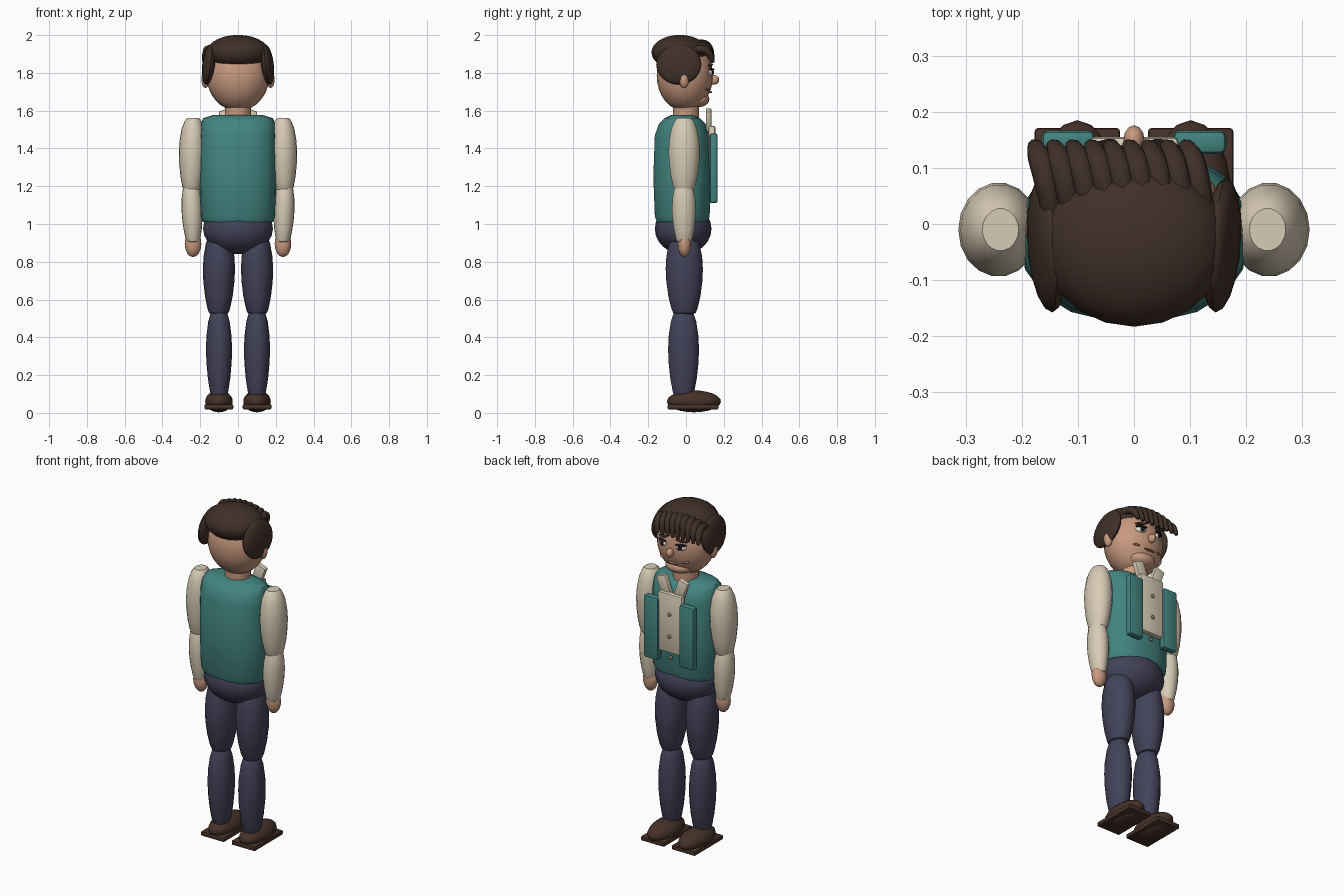
import bpy, bmesh, math
from mathutils import Vector

cube = bpy.data.objects.get("Cube")
if cube:
    bpy.data.objects.remove(cube, do_unlink=True)


def material(name, r, g, b):
    m = bpy.data.materials.new(name)
    m.use_nodes = True
    m.diffuse_color = (r, g, b, 1)
    bsdf = next(n for n in m.node_tree.nodes if n.type == 'BSDF_PRINCIPLED')
    bsdf.inputs["Base Color"].default_value = (r, g, b, 1)
    return m


SKIN = material("skin", .58, .32, .21)
BLUSH = material("cheek_brown", .34, .16, .1)
HAIR = material("dark_brown_hair", .05, .029, .021)
TEAL = material("teal_vest", .055, .23, .215)
CREAM = material("cream_shirt", .68, .6, .46)
NAVY = material("navy_trousers", .055, .055, .1)
SHOE = material("brown_leather", .06, .031, .021)
BUTTON = material("bronze_button", .3, .18, .1)
WHITE = material("eye_white", .8, .78, .72)
DARK = material("near_black", .012, .01, .012)


def finish(name, bm, mat, angle=40):
    bmesh.ops.recalc_face_normals(bm, faces=bm.faces)
    mesh = bpy.data.meshes.new(name)
    bm.to_mesh(mesh)
    bm.free()
    mesh.materials.append(mat)
    ob = bpy.data.objects.new(name, mesh)
    bpy.context.collection.objects.link(ob)
    bpy.ops.object.select_all(action='DESELECT')
    ob.select_set(True)
    bpy.context.view_layer.objects.active = ob
    bpy.ops.object.shade_smooth_by_angle(angle=math.radians(angle))
    return ob


def ball(name, loc, radii, mat, rot=(0, 0, 0), seg=18, rings=12):
    bm = bmesh.new()
    bmesh.ops.create_uvsphere(bm, u_segments=seg, v_segments=rings, radius=1)
    for v in bm.verts:
        v.co = Vector(a * b for a, b in zip(v.co, radii))
    ob = finish(name, bm, mat)
    ob.location, ob.rotation_euler = loc, rot
    return ob


def box(name, loc, size, mat, bevel=.01, rot=(0, 0, 0)):
    bm = bmesh.new()
    bmesh.ops.create_cube(bm, size=1)
    for v in bm.verts:
        v.co = Vector(a * b for a, b in zip(v.co, size))
    bmesh.ops.bevel(bm, geom=bm.edges[:], offset=bevel, segments=2,
                    profile=.5, affect='EDGES')
    ob = finish(name, bm, mat)
    ob.location, ob.rotation_euler = loc, rot
    return ob


def loft(name, sections, mat, power=2, seg=18):
    """Skin through superelliptic sections: (x, y, z, rx, ry)."""
    bm = bmesh.new()
    loops = []
    for x, y, z, rx, ry in sections:
        ring = []
        for i in range(seg):
            a = math.tau * i / seg
            c, s = math.cos(a), math.sin(a)
            ring.append(bm.verts.new((
                x + rx * math.copysign(abs(c) ** (2 / power), c),
                y + ry * math.copysign(abs(s) ** (2 / power), s), z)))
        loops.append(ring)
    for low, high in zip(loops, loops[1:]):
        for i in range(seg):
            j = (i + 1) % seg
            bm.faces.new((low[i], low[j], high[j], high[i]))
    bm.faces.new(loops[0])
    bm.faces.new(loops[-1])
    return finish(name, bm, mat)


def limb(name, top, bottom, rx, ry, mat):
    """Swollen limb segment between two points with rounded ends."""
    top, bottom = Vector(top), Vector(bottom)
    sections = []
    for t, k in ((0, .45), (.04, .62), (.14, .82), (.3, .96), (.45, 1),
                 (.6, .97), (.78, .86), (.93, .7), (.98, .6), (1, .4)):
        p = top.lerp(bottom, t)
        sections.append((p.x, p.y, p.z, rx * k, ry * k))
    return loft(name, sections, mat)


def lock(name, points, radius):
    """Tapered strand of hair swept along a path."""
    curve = bpy.data.curves.new(name, 'CURVE')
    curve.dimensions = '3D'
    curve.bevel_depth = radius
    curve.bevel_resolution = 2
    curve.use_fill_caps = True
    curve.resolution_u = 6
    spline = curve.splines.new('NURBS')
    spline.points.add(len(points) - 1)
    for p, co, r in zip(spline.points, points, (.9, 1.1, 1, .45)):
        p.co = (*co, 1)
        p.radius = r
    spline.use_endpoint_u = True
    spline.order_u = 3
    curve.materials.append(HAIR)
    ob = bpy.data.objects.new(name, curve)
    bpy.context.collection.objects.link(ob)


# Torso, hips and neck
loft("vest_body", [(0, -.02, z, rx, ry) for z, rx, ry in (
    (1.01, .185, .135), (1.04, .2, .147), (1.25, .205, .155), (1.47, .203, .147),
    (1.53, .197, .125), (1.56, .185, .095), (1.577, .13, .06))], TEAL, 2.3)
ball("hips", (0, -.015, .975), (.188, .15, .135), NAVY)
loft("neck", [(0, 0, z, .07, .07) for z in (1.54, 1.65)], SKIN)

# Limbs, both sides
for s, side in ((-1, "right"), (1, "left")):
    limb(side + "_upper_arm", (s * .238, -.01, 1.56), (s * .245, -.01, 1.17), .072, .084, CREAM)
    limb(side + "_forearm", (s * .248, -.012, 1.23), (s * .238, -.01, .9), .056, .064, CREAM)
    ball(side + "_hand", (s * .238, -.008, .895), (.044, .036, .07), SKIN, (0, 0, 0), 12, 8)
    limb(side + "_thigh", (s * .1, -.01, .96), (s * .102, -.008, .52), .085, .1, NAVY)
    limb(side + "_shin", (s * .101, -.013, .55), (s * .1, -.013, .08), .069, .083, NAVY)
    ball(side + "_shoe", (s * .101, .042, .061), (.074, .143, .058), SHOE)
    box(side + "_shoe_sole", (s * .101, .037, .032), (.152, .268, .026), SHOE, .006)

# Shirt front, lapels, collar and buttons
box("shirt_front", (0, .137, 1.345), (.16, .036, .35), CREAM)
for s, side in ((-1, "right"), (1, "left")):
    box(side + "_lapel", (s * .117, .146, 1.295), (.095, .042, .37), TEAL, .012)
    box(side + "_collar", (s * .055, .12, 1.55), (.062, .03, .115), CREAM, .006,
        (0, s * .35, 0))
for i in range(3):
    ball(f"button_{i + 1}", (0, .158 - .016 * (i == 2), 1.4 - .13 * i),
         (.011, .009, .011), BUTTON, (0, 0, 0), 10, 6)

# Head and face
ball("head", (0, -.006, 1.785), (.166, .149, .187), SKIN, (0, 0, 0), 24, 16)
ball("chin", (0, .062, 1.66), (.082, .062, .042), SKIN)
ball("nose", (0, .148, 1.763), (.019, .028, .026), SKIN, (0, 0, 0), 12, 8)
ball("mouth", (0, .13, 1.698), (.035, .009, .005), BLUSH, (0, 0, 0), 12, 6)
for s, side in ((-1, "right"), (1, "left")):
    ball(side + "_ear", (s * .172, -.01, 1.765), (.022, .027, .045), SKIN, (0, 0, 0), 12, 8)
    turn = (0, 0, -s * .35)
    ball(side + "_eye", (s * .06, .131, 1.803), (.03, .012, .017), WHITE, turn, 12, 8)
    ball(side + "_iris", (s * .059, .141, 1.803), (.014, .006, .014), DARK, turn, 12, 8)
    ball(side + "_eyelid", (s * .061, .135, 1.819), (.034, .013, .006), DARK, turn, 12, 6)
    ball(side + "_eyebrow", (s * .062, .129, 1.841), (.034, .009, .007), HAIR,
         (0, s * .15, -s * .35), 12, 6)
    ball(side + "_cheek_mark", (s * .078, .114, 1.712), (.021, .008, .006), BLUSH,
         (0, -s * .2, -s * .5), 10, 6)

# Hair: crown, side clumps and swept fringe
ball("hair_crown", (0, -.033, 1.908), (.166, .15, .093), HAIR, (0, 0, 0), 20, 14)
for s, side in ((-1, "right"), (1, "left")):
    ball(side + "_hair_side", (s * .155, -.038, 1.845), (.033, .12, .108), HAIR,
         (0, -s * .12, -s * .08))
for i in range(9):
    t = i / 8
    x = -.145 + .27 * t
    drop = .03 * (2 * t - 1) ** 2
    lock(f"fringe_lock_{i + 1}", [
        (x, .02, 1.945 - drop), (x - .012, .085, 1.965 - drop),
        (x - .028, .135, 1.925 - drop), (x - .035, .141, 1.855)], .021)
